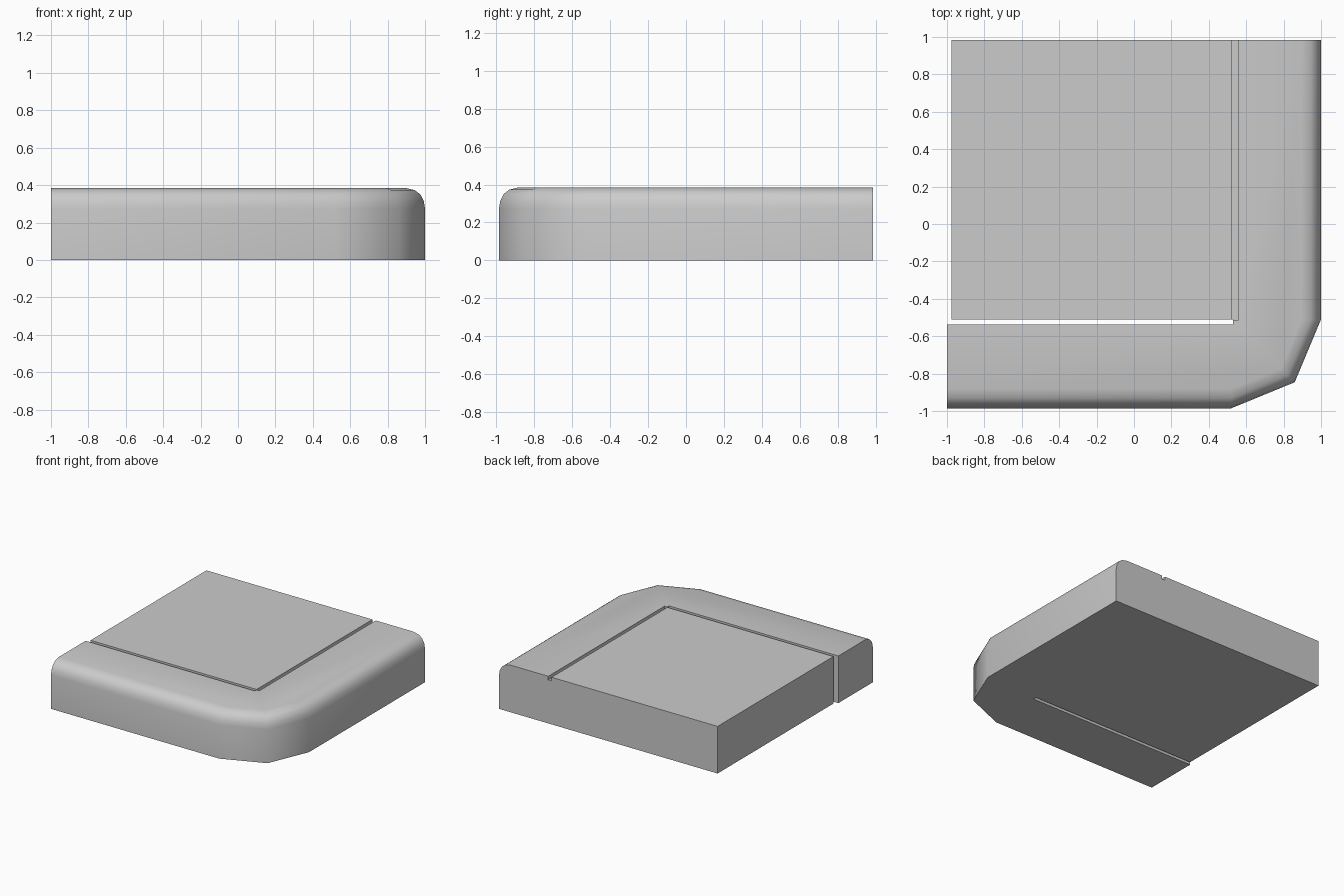
import bpy, bmesh, math

if "Cube" in bpy.data.objects:
    bpy.data.objects.remove(bpy.data.objects["Cube"])

# Kerb corner: stacked outlines with a rounded outer edge and a three-point corner
CX, CY, BACK = 0.52, -0.51, 0.985
profile = [(0.48, 0.0), (0.48, 0.275), (0.473, 0.315), (0.455, 0.35),
           (0.425, 0.373), (0.375, 0.385)]


def outline(r):
    arc = [(CX + r * math.cos(math.radians(a)), CY + r * math.sin(math.radians(a)) * 0.99)
           for a in (-90, -45, 0)]
    return [(-1, BACK), (-1, arc[0][1])] + arc + [(arc[2][0], BACK)]


bm = bmesh.new()
rings = [[bm.verts.new((x, y, z)) for x, y in outline(r)] for r, z in profile]
n = len(rings[0])
for lo, hi in zip(rings, rings[1:]):
    for i in range(n):
        j = (i + 1) % n
        quad = [lo[i], lo[j], hi[j], hi[i]]
        bm.faces.new(quad)
bm.faces.new(rings[0][::-1])
bm.faces.new(rings[-1])
bmesh.ops.remove_doubles(bm, verts=bm.verts, dist=1e-5)
bmesh.ops.recalc_face_normals(bm, faces=bm.faces)
mesh = bpy.data.meshes.new("pavement_corner")
bm.to_mesh(mesh)
bm.free()
pavement = bpy.data.objects.new("pavement_corner", mesh)
bpy.context.collection.objects.link(pavement)
bpy.context.view_layer.objects.active = pavement


def cut(name, lo, hi):
    bpy.ops.mesh.primitive_cube_add(size=1, location=[(a + b) / 2 for a, b in zip(lo, hi)])
    box = bpy.context.object
    box.name = name
    box.scale = [b - a for a, b in zip(lo, hi)]
    box.hide_render = True
    bpy.context.view_layer.objects.active = pavement
    mod = pavement.modifiers.new(name, 'BOOLEAN')
    mod.operation = 'DIFFERENCE'
    mod.solver = 'EXACT'
    mod.object = box
    bpy.ops.object.modifier_apply(modifier=name)
    bpy.data.objects.remove(box)


# Recessed slab end, open front joint, shallow side joint
cut("slab_end_trim", (-1.2, -0.525, -0.2), (-0.975, 1.2, 0.6))
cut("front_joint", (-1.2, -0.538, -0.2), (0.53, -0.51, 0.6))
cut("side_joint", (0.525, -0.515, 0.355), (0.555, 1.2, 0.6))

bpy.ops.object.select_all(action='DESELECT')
pavement.select_set(True)
bpy.context.view_layer.objects.active = pavement
bpy.ops.object.shade_smooth_by_angle(angle=math.radians(50))
